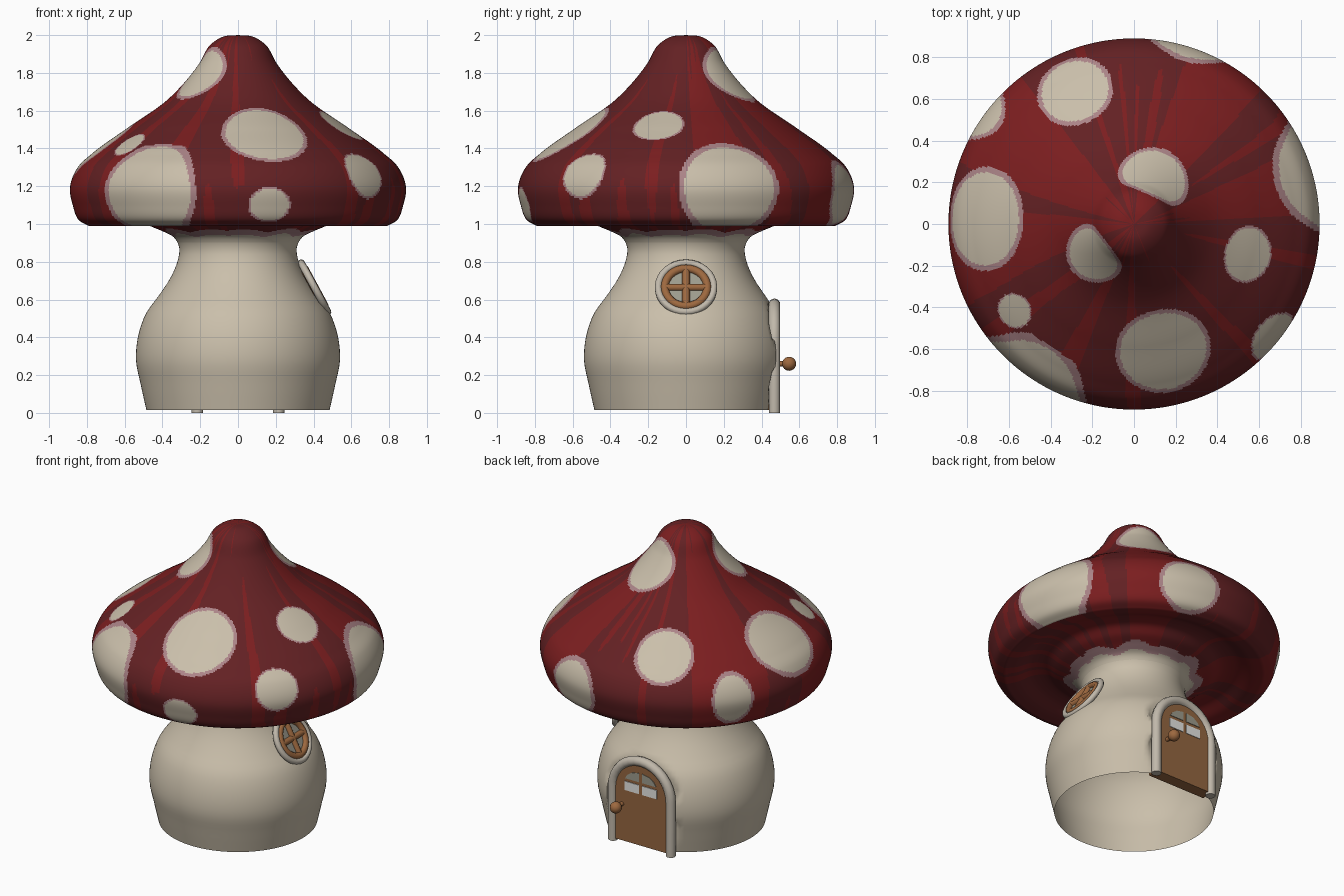
import bpy, bmesh, math
from mathutils import Vector, Matrix, noise

if "Cube" in bpy.data.objects:
    bpy.data.objects.remove(bpy.data.objects["Cube"])


def mat(name, r, g, b):
    m = bpy.data.materials.new(name)
    m.diffuse_color = (r, g, b, 1)
    m.use_nodes = True
    m.node_tree.nodes["Principled BSDF"].inputs["Base Color"].default_value = m.diffuse_color
    return m


RED = mat("cap red", .20, .013, .014)
DARK = mat("cap dark red", .125, .015, .017)
BEIGE = mat("stem beige", .59, .52, .405)
PINK = mat("spot edge pink", .41, .23, .245)
BROWN = mat("door brown", .30, .135, .053)
LIGHT = mat("light brown", .34, .14, .05)
TRIM = mat("trim stone", .53, .48, .405)
GLASS = mat("window glass", .34, .33, .27)
PALE = mat("pale glass", .80, .80, .78)


def add(name, bm, mats, angle=40):
    bmesh.ops.recalc_face_normals(bm, faces=bm.faces)
    me = bpy.data.meshes.new(name)
    bm.to_mesh(me)
    bm.free()
    ob = bpy.data.objects.new(name, me)
    bpy.context.collection.objects.link(ob)
    for m in mats:
        me.materials.append(m)
    bpy.ops.object.select_all(action='DESELECT')
    ob.select_set(True)
    bpy.context.view_layer.objects.active = ob
    bpy.ops.object.shade_smooth_by_angle(angle=math.radians(angle))
    return ob


def smooth_profile(pts, step):
    """Smooth curve through (r, z) points, tangents weighted by chord length."""
    P = [Vector(p) for p in pts]
    P = [2 * P[0] - P[1]] + P + [2 * P[-1] - P[-2]]
    out = []
    for a, b, c, d in zip(P, P[1:], P[2:], P[3:]):
        l0, l1, l2 = (b - a).length, (c - b).length, (d - c).length
        m1 = ((b - a) / l0 * l1 + (c - b) / l1 * l0) / (l0 + l1) * l1
        m2 = ((c - b) / l1 * l2 + (d - c) / l2 * l1) / (l1 + l2) * l1
        n = max(2, int(l1 / step))
        for i in range(n):
            t = i / n
            out.append(b * (2 * t ** 3 - 3 * t * t + 1) + m1 * (t ** 3 - 2 * t * t + t)
                       + c * (3 * t * t - 2 * t ** 3) + m2 * (t ** 3 - t * t))
    out.append(P[-2])
    return out


def lathe(prof, seg):
    bm = bmesh.new()
    rings = []
    for r, z in prof:
        if r < 1e-4:
            rings.append([bm.verts.new((0, 0, z))] * seg)
        else:
            rings.append([bm.verts.new((r * math.cos(2 * math.pi * i / seg),
                                        r * math.sin(2 * math.pi * i / seg), z)) for i in range(seg)])
    faces = []
    for k, (A, B) in enumerate(zip(rings, rings[1:])):
        for i in range(seg):
            j = (i + 1) % seg
            q = [A[i], B[i], B[j]] + ([A[j]] if A[j] is not A[i] else [])
            faces.append((k, bm.faces.new(q)))
    return bm, faces


# Cap: outer profile, then hollow underside running down to the neck
outer = smooth_profile([(0, 2), (.075, 1.993), (.145, 1.95), (.205, 1.85), (.27, 1.765), (.36, 1.67),
                        (.59, 1.505), (.77, 1.375), (.845, 1.305), (.89, 1.185), (.875, 1.10),
                        (.842, 1.02), (.79, .99)], .0095)
under = smooth_profile([(.79, .99), (.72, 1.0), (.62, 1.035), (.53, 1.03), (.47, .992),
                        (.40, .962), (.34, .93), (.305, .875)], .011)
bm, faces = lathe(outer + under[1:], 480)

# Spots: angle in degrees, height, half width, half height, edge width
SPOTS = [(114, 1.43, .185, .20, .022), (178, 1.41, .25, .235, .026), (144, 1.20, .135, .165, .018),
         (73, 1.15, .20, .175, .022), (66, 1.78, .175, .185, .02), (217, 1.785, .15, .175, .02),
         (216, 1.425, .088, .095, .008), (-77, 1.475, .23, .245, .022), (-15, 1.52, .138, .135, .01),
         (-39, 1.27, .138, .132, .01), (15.5, 1.19, .275, .25, .026),
         (236.5, 1.165, .29, .255, .026), (-79, 1.10, .115, .097, .01)]
spots = []
for deg, z, ru, rv, w in SPOTS:
    k = min(range(1, len(outer) - 1), key=lambda i: abs(outer[i].y - z))
    a = math.radians(deg)
    rad = Vector((math.cos(a), math.sin(a), 0))
    et = Vector((-math.sin(a), math.cos(a), 0))
    t = (outer[k + 1] - outer[k - 1]).normalized()
    em = rad * t.x + Vector((0, 0, t.y))
    spots.append((rad * outer[k].x + Vector((0, 0, outer[k].y)), et, em, et.cross(em), ru, rv, w))


def bump(a, deg, width):
    d = (math.degrees(a) - deg + 180) % 360 - 180
    return math.exp(-(d / width) ** 2)


def cap_colour(p, top):
    a = math.atan2(p.y, p.x)
    if not top and p.z < .99 and math.hypot(p.x, p.y) < .5:
        edge = .958 + .014 * abs(math.sin(5.5 * a)) + .005 * math.sin(7 * a + 1)
        if p.z < edge:
            return 3 if p.z > edge - .026 else 2
    if top:
        for c, et, em, en, ru, rv, w in spots:
            d = p - c
            if abs(d.dot(en)) < .2:
                q = math.hypot(d.dot(et) / ru, d.dot(em) / rv)
                if q < 1:
                    return 3 if (1 - q) * min(ru, rv) < w else 2
    # radial streaks, with broad red areas at the back left and back right
    n = .6 * noise.noise(Vector((3 * math.cos(a), 3 * math.sin(a), p.z * .6)))
    n += .6 * noise.noise(Vector((9 * math.cos(a), 9 * math.sin(a), p.z * 1.0 + 5)))
    n -= .4 * bump(a, 155, 35) + .25 * bump(a, 60, 18) - .12 * bump(a, 92, 12) - .08 * bump(a, -20, 40)
    return 1 if n > -.04 else 0


for k, f in faces:
    f.material_index = cap_colour(f.calc_center_median(), k < len(outer) - 1)
add("mushroom_cap", bm, [RED, DARK, BEIGE, PINK], 60)

# Stem: open shell, flattened behind the door
stem = smooth_profile([(.485, .015), (.515, .15), (.54, .28), (.528, .41), (.485, .53), (.42, .62),
                       (.355, .72), (.318, .81), (.31, .87), (.33, .925)], .03)
bm, _ = lathe(stem, 128)
for v in bm.verts:
    if abs(v.co.x) < .25 and v.co.y > .44:
        v.co.y = .44
add("stem", bm, [BEIGE], 50)


def plate(name, pts, depth, M, m):
    """Extrude a flat outline (local xy) by depth along local +z."""
    bm = bmesh.new()
    f = bm.faces.new([bm.verts.new((x, y, 0)) for x, y in pts])
    r = bmesh.ops.extrude_face_region(bm, geom=[f])
    bmesh.ops.translate(bm, vec=(0, 0, depth), verts=[v for v in r['geom'] if isinstance(v, bmesh.types.BMVert)])
    bm.transform(M)
    return add(name, bm, [m], 30)


def tube(name, pts, rad, M, m, closed=False):
    cu = bpy.data.curves.new(name, 'CURVE')
    cu.dimensions = '3D'
    cu.bevel_depth = rad
    cu.bevel_resolution = 3
    cu.use_fill_caps = True
    s = cu.splines.new('POLY')
    s.points.add(len(pts) - 1)
    for q, (x, y) in zip(s.points, pts):
        q.co = (*(M @ Vector((x, y, 0))), 1)
    s.use_cyclic_u = closed
    ob = bpy.data.objects.new(name, cu)
    bpy.context.collection.objects.link(ob)
    cu.materials.append(m)
    bpy.ops.object.select_all(action='DESELECT')
    ob.select_set(True)
    bpy.context.view_layer.objects.active = ob
    bpy.ops.object.convert(target='MESH')
    bpy.ops.object.shade_smooth_by_angle(angle=math.radians(50))


def back(y):
    """Local x -> -x, local y -> up, local z -> +y (the back)."""
    return Matrix(((-1, 0, 0, 0), (0, 0, 1, y), (0, 1, 0, 0), (0, 0, 0, 1)))


# Door, frame, panes and knob on the back
arch = [(.215 * math.cos(math.pi * i / 16), .36 + .215 * math.sin(math.pi * i / 16)) for i in range(17)]
plate("door", [(.215, .015)] + arch + [(-.215, .015)], .08, back(.40), BROWN)
tube("door_frame", [(.215, 0)] + arch + [(-.215, 0)], .031, back(.468), TRIM)
for s in (-1, 1):
    plate("door_pane_low", [(s * .012, .36), (s * .12, .36), (s * .12, .42), (s * .012, .42)],
          .006, back(.478), PALE)
    plate("door_pane_high", [(s * .012, .44), (s * .115, .44), (s * .10, .465), (s * .065, .49), (s * .012, .50)],
          .006, back(.478), GLASS)
bm = bmesh.new()
bmesh.ops.create_uvsphere(bm, u_segments=20, v_segments=12, radius=.037, matrix=Matrix.Translation((.14, .546, .26)))
bmesh.ops.create_cone(bm, cap_ends=True, segments=12, radius1=.014, radius2=.014, depth=.06,
                      matrix=Matrix.Translation((.14, .50, .26)) @ Matrix.Rotation(math.pi / 2, 4, 'X'))
add("door_knob", bm, [LIGHT])

# Round window tilted on the right side
n = Vector((.88, 0, .475)).normalized()
up = Vector((-n.z, 0, n.x))
side = up.cross(n)
W = Matrix((side, up, n)).transposed().to_4x4()
W.translation = Vector((.405, 0, .664))


def circle(r, k=32):
    return [(r * math.cos(2 * math.pi * i / k), r * math.sin(2 * math.pi * i / k)) for i in range(k)]


tube("window_frame", circle(.147), .019, W, TRIM, True)
tube("window_ring", circle(.113), .022, W, LIGHT, True)
plate("window_glass", circle(.12), .006, W @ Matrix.Translation((0, 0, -.006)), GLASS)
for bar in ([(-.115, 0), (.115, 0)], [(0, -.115), (0, .115)]):
    tube("window_bar", bar, .02, W, LIGHT)
